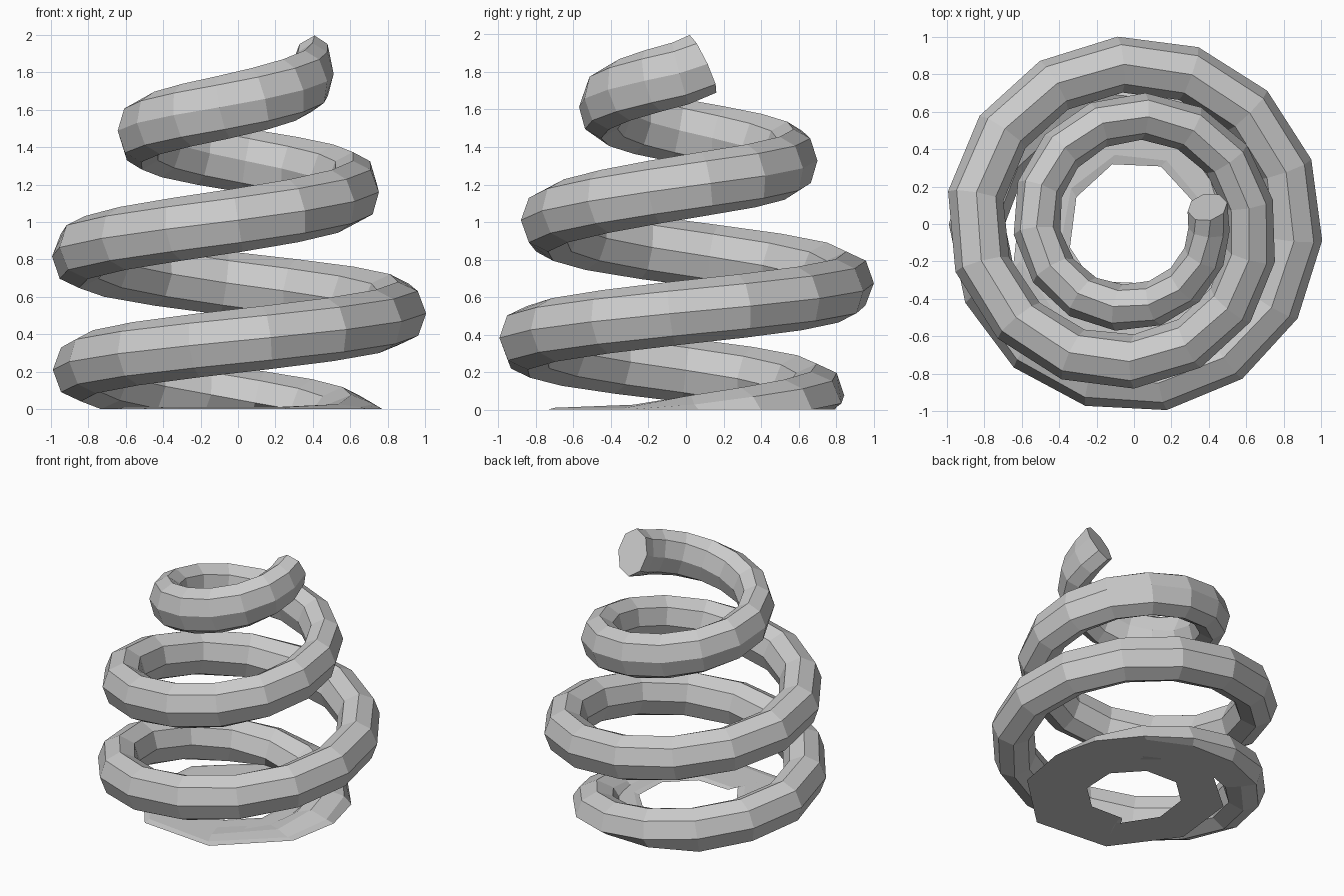
import bpy, bmesh, math
from mathutils import Vector

if "Cube" in bpy.data.objects:
    bpy.data.objects.remove(bpy.data.objects["Cube"])

# Coil path at every quarter turn from -450 degrees: (outer radius, height, half width)
KEYS = [(.62, -.8, .14), (.62, -.7, .14), (.62, -.6, .14), (.66, -.4, .16), (.79, -.25, .17),
        (.77, -.10, .17), (.85, .05, .16), (.99, .21, .15), (1.01, .365, .15), (1.01, .52, .15),
        (1.005, .665, .15), (1.01, .835, .15), (.88, 1.01, .145), (.76, 1.19, .135),
        (.70, 1.335, .125), (.65, 1.48, .125), (.57, 1.63, .125), (.51, 1.80, .11),
        (.52, 2.10, .10)]
START = -450
SIDES = 8


def sample(deg):
    t = (deg - START) / 90
    i = max(0, min(int(t), len(KEYS) - 2))
    f = t - i
    return [p * (1 - f) + q * f for p, q in zip(KEYS[i], KEYS[i + 1])]


def centre(deg):
    outer, z, wide = sample(deg)
    a = math.radians(deg)
    return Vector(((outer - wide) * math.cos(a), (outer - wide) * math.sin(a), z))


def ring(bm, deg):
    c = centre(deg)
    wide = sample(deg)[2]
    a = math.radians(deg)
    out = Vector((math.cos(a), math.sin(a), 0))
    tangent = (centre(deg + 4) - centre(deg - 4)).normalized()
    up = out.cross(tangent).normalized()
    verts = []
    for k in range(SIDES):
        b = 2 * math.pi * k / SIDES
        p = c + out * wide * math.cos(b) + up * .17 * math.sin(b)
        # ground-flat bottom end
        p.z = max(p.z, .01 if 0 < k < SIDES / 2 else 0)
        verts.append(bm.verts.new(p))
    return verts


# Conical spring with a flattened bottom turn
bm = bmesh.new()
angles = list(range(-475, -20, 45)) + [5 + 25 * i for i in range(43)] + [1076, 1093]
rings = [ring(bm, d) for d in angles]
for r0, r1 in zip(rings, rings[1:]):
    for k in range(SIDES):
        j = (k + 1) % SIDES
        bm.faces.new((r0[k], r1[k], r1[j], r0[j]))
bm.faces.new(rings[0])
bm.faces.new(rings[-1])
bmesh.ops.recalc_face_normals(bm, faces=bm.faces)
mesh = bpy.data.meshes.new("spring")
bm.to_mesh(mesh)
bm.free()
spring = bpy.data.objects.new("spring", mesh)
bpy.context.collection.objects.link(spring)
